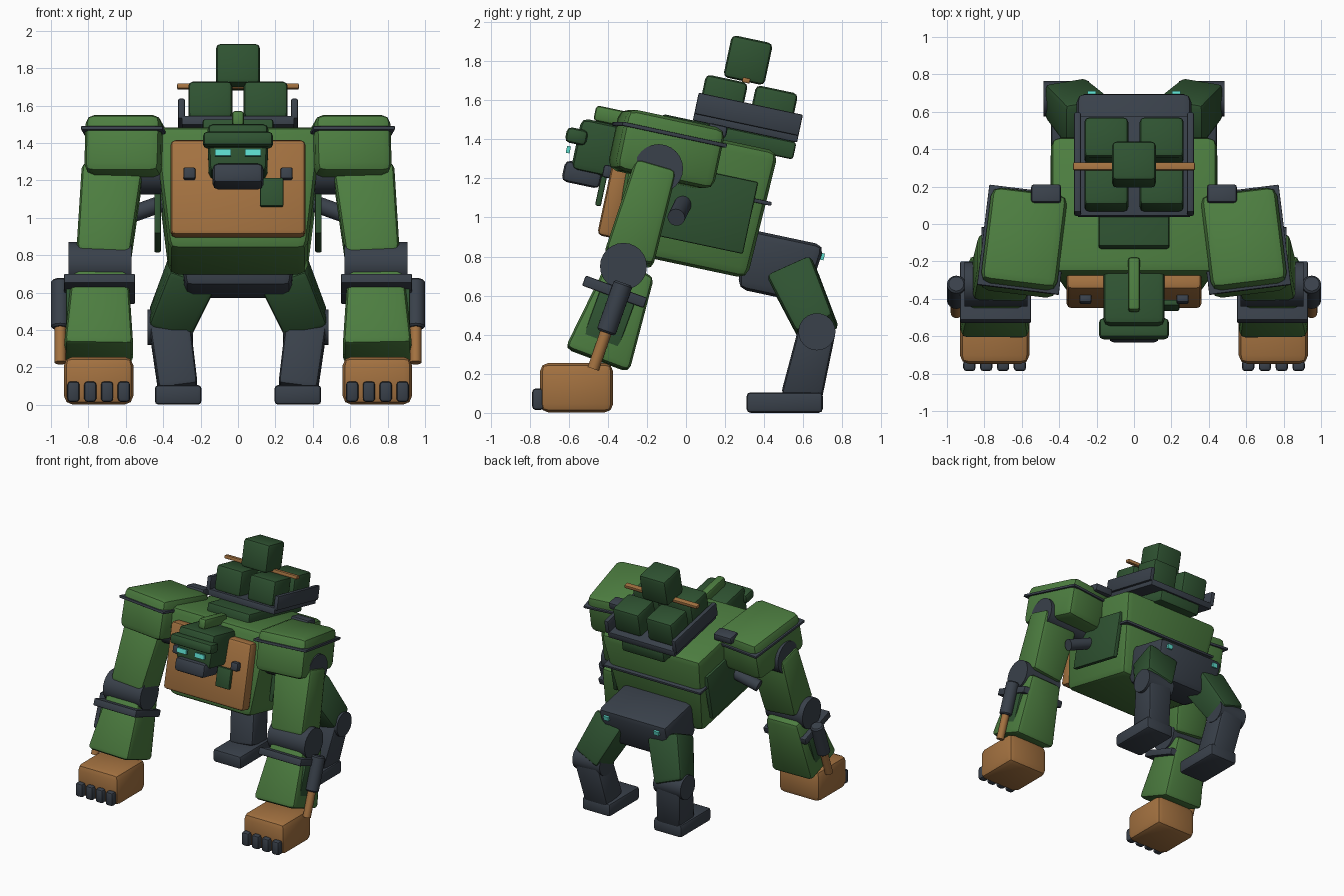
import bpy, bmesh, math
from mathutils import Matrix, Vector

if "Cube" in bpy.data.objects:
    bpy.data.objects.remove(bpy.data.objects["Cube"])


def mat(name, rgb):
    m = bpy.data.materials.new(name)
    m.diffuse_color = (*rgb, 1)
    m.use_nodes = True
    m.node_tree.nodes["Principled BSDF"].inputs["Base Color"].default_value = m.diffuse_color
    return m


GREEN = mat("leaf green", (0.073, 0.205, 0.051))
DARK = mat("deep green", (0.028, 0.085, 0.031))
GRAY = mat("slate gray", (0.041, 0.052, 0.069))
ORANGE = mat("copper orange", (0.37, 0.168, 0.052))
CYAN = mat("cyan glow", (0.11, 0.72, 0.61))


def rot(pitch=0, yaw=0):
    return Matrix.Rotation(math.radians(yaw), 4, 'Z') @ Matrix.Rotation(math.radians(pitch), 4, 'X')


def at(x, y, z, pitch=0, yaw=0):
    return Matrix.Translation((x, y, z)) @ rot(pitch, yaw)


TILT = -12
BODY = at(0, 0, 1.08, TILT)


def body(x, u, w):
    """A place in the tilted frame of the torso."""
    return BODY @ Matrix.Translation((x, u, w))


def finish(name, bm, material, M, mirror):
    bmesh.ops.transform(bm, matrix=M, verts=bm.verts)
    bmesh.ops.recalc_face_normals(bm, faces=bm.faces)
    me = bpy.data.meshes.new(name)
    bm.to_mesh(me)
    bm.free()
    me.materials.append(material)
    ob = bpy.data.objects.new(name, me)
    bpy.context.collection.objects.link(ob)
    if mirror:
        ob.modifiers.new("mirror", 'MIRROR').use_mirror_merge = False
    bpy.ops.object.select_all(action='DESELECT')
    ob.select_set(True)
    bpy.context.view_layer.objects.active = ob
    bpy.ops.object.shade_smooth_by_angle(angle=math.radians(35))
    return ob


def block(name, material, M, size, bevel=0.02, base=(1, 1), mirror=False):
    """Bevelled box; base scales its lower end in x and y."""
    bm = bmesh.new()
    bmesh.ops.create_cube(bm, size=1)
    for v in bm.verts:
        k = base if v.co.z < 0 else (1, 1)
        v.co = Vector((v.co.x * size[0] * k[0], v.co.y * size[1] * k[1], v.co.z * size[2]))
    if bevel:
        bmesh.ops.bevel(bm, geom=bm.edges[:], offset=bevel, segments=2, profile=0.5, affect='EDGES')
    return finish(name, bm, material, M, mirror)


def along(a, b):
    """Frame halfway between two points, z running from b to a."""
    a, b = Vector(a), Vector(b)
    z = (a - b).normalized()
    ref = Vector((0, 1, 0)) if abs(z.x) > 0.8 else Vector((1, 0, 0))
    x = (ref - z * ref.dot(z)).normalized()
    R = Matrix((x, z.cross(x), z)).transposed().to_4x4()
    return Matrix.Translation((a + b) / 2) @ R, (a - b).length


def limb(name, material, a, b, top, bottom, bevel=0.03):
    M, n = along(a, b)
    block(name, material, M, (top[0], top[1], n), bevel,
          (bottom[0] / top[0], bottom[1] / top[1]), True)


def rod(name, material, a, b, r, mirror=True, bevel=0.0):
    M, n = along(a, b)
    bm = bmesh.new()
    bmesh.ops.create_cone(bm, cap_ends=True, segments=24, radius1=r, radius2=r, depth=n)
    if bevel:
        rim = [e for e in bm.edges if abs(e.verts[0].co.z - e.verts[1].co.z) < 1e-4]
        bmesh.ops.bevel(bm, geom=rim, offset=bevel, segments=1, affect='EDGES')
    finish(name, bm, material, M, mirror)


# Torso and its plates
block("torso", GREEN, body(0, 0.035, 0.015), (0.90, 0.75, 0.67), 0.05, (0.82, 0.94))
block("side_panel", DARK, body(0.43, 0.09, -0.013), (0.035, 0.50, 0.375), 0.008, mirror=True)
block("rear_trim", GRAY, body(0, 0.27, 0.08), (0.87, 0.32, 0.02), 0.004)
block("spine_plate", DARK, body(0, 0.14, 0.37), (0.38, 0.70, 0.09), 0.015)
block("chest_plate", ORANGE, body(0, -0.36, 0.0), (0.72, 0.10, 0.52), 0.025)
block("chest_bolt", GRAY, at(0.26, -0.40, 1.235, TILT), (0.065, 0.05, 0.065), 0.012, mirror=True)
block("chest_patch", DARK, at(0.18, -0.435, 1.135, TILT), (0.125, 0.03, 0.155), 0.008)
block("back_latch", GRAY, at(0.47, 0.16, 1.445, TILT), (0.16, 0.10, 0.06), 0.015, mirror=True)
rod("chest_piston", GRAY, (0.34, 0.0, 1.10), (0.62, -0.05, 1.00), 0.045)

# Pelvis with tail lights
block("pelvis", GRAY, body(0, 0.53, -0.225), (0.62, 0.42, 0.31), 0.045, (0.92, 0.85))
block("tail_light", CYAN, at(0.225, 0.695, 0.80, TILT), (0.045, 0.025, 0.035), 0, mirror=True)

# Head
rod("neck", GRAY, (0, -0.15, 1.36), (0, -0.36, 1.34), 0.11, False)
block("head", DARK, at(0, -0.41, 1.345, TILT), (0.33, 0.31, 0.27), 0.035, (0.94, 1))
block("brow", DARK, at(0, -0.56, 1.415, TILT), (0.375, 0.11, 0.08), 0.025)
block("crest", GREEN, at(0, -0.325, 1.505, TILT), (0.065, 0.29, 0.08), 0.018)
block("muzzle", GRAY, at(0, -0.53, 1.22, TILT), (0.27, 0.20, 0.11), 0.028)
block("eye", CYAN, at(0.08, -0.602, 1.347, TILT), (0.085, 0.02, 0.036), 0, mirror=True)

# Shoulders
PAD = at(0.59, -0.10, 1.35, TILT, 7)
block("shoulder_pad", GREEN, PAD, (0.41, 0.52, 0.32), 0.05, mirror=True)
block("shoulder_trim", GRAY, PAD @ Matrix.Translation((0, 0, 0.075)), (0.44, 0.55, 0.02), 0.004, mirror=True)
block("shoulder_light", CYAN, at(0.768, -0.31, 1.38, TILT), (0.022, 0.035, 0.04), 0, mirror=True)
rod("shoulder_joint", GRAY, (0.39, -0.14, 1.25), (0.815, -0.14, 1.25), 0.125)

# Arms
limb("upper_arm", GREEN, (0.67, -0.155, 1.26), (0.72, -0.295, 0.78), (0.33, 0.22), (0.29, 0.26), 0.035)
rod("elbow", GRAY, (0.57, -0.32, 0.75), (0.905, -0.32, 0.75), 0.12)
limb("forearm", GREEN, (0.735, -0.28, 0.74), (0.745, -0.455, 0.27), (0.29, 0.25), (0.37, 0.35), 0.035)
block("forearm_panel", DARK, at(0.905, -0.40, 0.46, -20), (0.03, 0.19, 0.28), 0.008, mirror=True)
block("forearm_band", GRAY, at(0.74, -0.365, 0.62, -20), (0.38, 0.335, 0.055), 0.008, mirror=True)
rod("arm_piston", GRAY, (0.95, -0.32, 0.665), (0.95, -0.41, 0.41), 0.05, bevel=0.01)
rod("arm_piston_rod", ORANGE, (0.95, -0.40, 0.44), (0.95, -0.475, 0.225), 0.03)

# Fists with four knuckles
block("fist", ORANGE, at(0.745, -0.56, 0.129), (0.37, 0.375, 0.255), 0.045, mirror=True)
for i in range(4):
    block(f"knuckle_{i + 1}", GRAY, at(0.61 + 0.09 * i, -0.757, 0.07), (0.066, 0.06, 0.11), 0.018, mirror=True)

# Legs
limb("thigh", DARK, (0.24, 0.54, 0.72), (0.37, 0.675, 0.42), (0.27, 0.25), (0.24, 0.21), 0.03)
rod("knee", GRAY, (0.24, 0.67, 0.415), (0.485, 0.67, 0.415), 0.095)
limb("shin", GRAY, (0.365, 0.67, 0.42), (0.32, 0.59, 0.08), (0.22, 0.19), (0.21, 0.21), 0.025)
block("foot", GRAY, at(0.32, 0.505, 0.053), (0.25, 0.39, 0.105), 0.02, mirror=True)

# Cargo rack, crates and strap bar
block("rack_floor", GRAY, body(0, 0.22, 0.44), (0.60, 0.545, 0.05), 0.006)
block("rack_wall", GRAY, body(0.302, 0.22, 0.505), (0.035, 0.545, 0.11), 0.008, mirror=True)
for row, u in (("front", 0.075), ("rear", 0.337)):
    block(f"{row}_crate", DARK, body(0.148, u, 0.56), (0.235, 0.22, 0.20), 0.025, mirror=True)
block("top_crate", DARK, body(0, 0.16, 0.775), (0.235, 0.215, 0.22), 0.025)
block("strap_bar", ORANGE, body(0, 0.172, 0.672), (0.65, 0.04, 0.026), 0.005)
